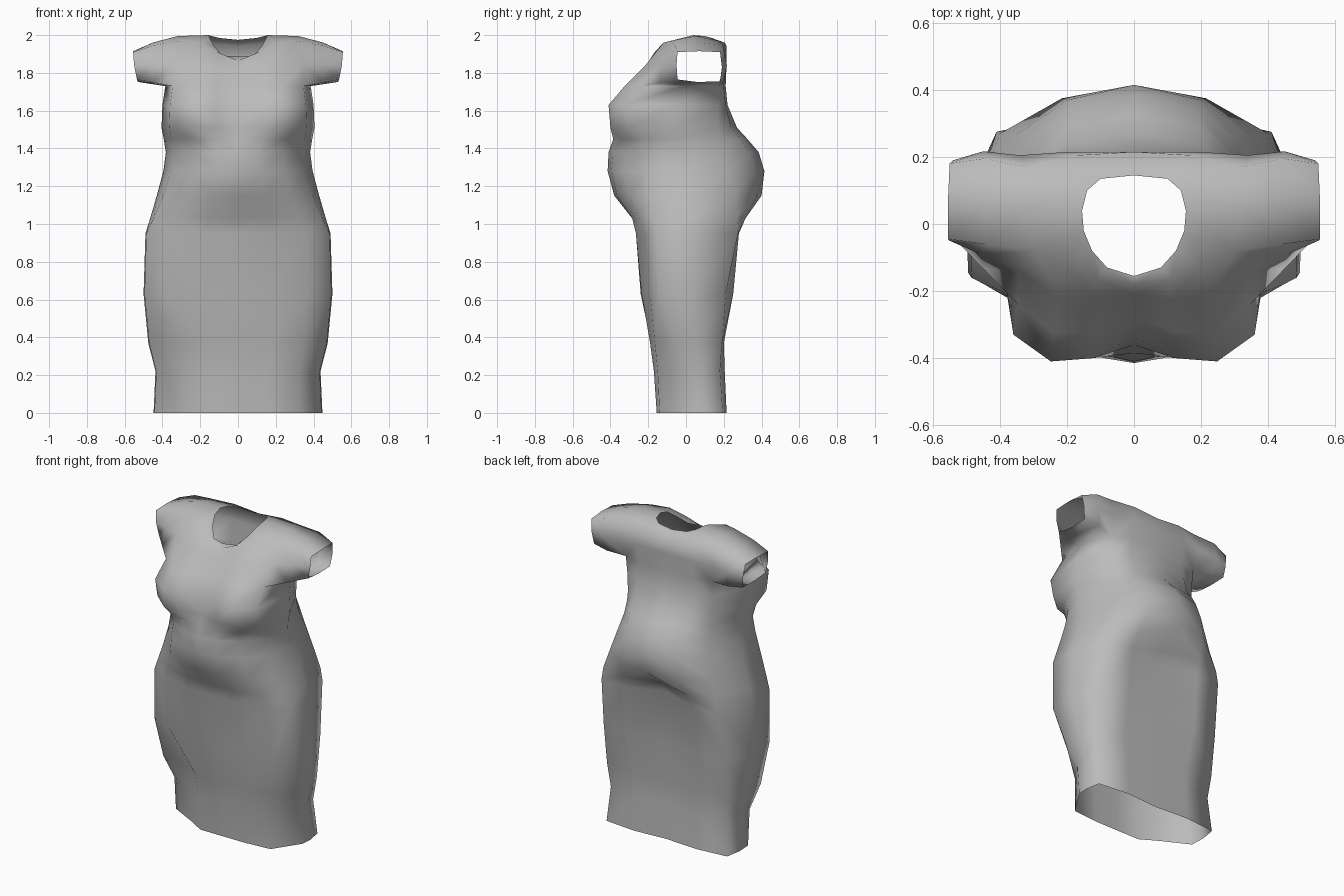
import bpy, bmesh
from mathutils import Vector

# Columns run from centre front, round the side, to centre back (fraction of half width)
TORSO = [0, 0.3, 0.62, 0.9, 1.0, None, 0.5, 0]
SKIRT = [0, 0.36, 0.74, 0.99, 1.0, None, 0.5, 0]

# Body levels: height, half width, back corner x, then the depth (y) of each column
LEVELS = [
    (0.00, 0.447, .43, -.155, -.155, -.140, .030, .10, .195, .215, .200),
    (0.22, 0.437, .41, -.165, -.170, -.150, .000, .08, .180, .205, .190),
    (0.37, 0.475, .43, -.185, -.190, -.165, -.06, .07, .190, .200, .185),
    (0.63, 0.500, .44, -.240, -.235, -.190, -.145, .03, .21, .25, .225),
    (0.95, 0.490, .41, -.265, -.265, -.215, -.160, .02, .275, .28, .195),
    (1.03, 0.465, .40, -.285, -.285, -.250, -.180, .02, .27, .315, .250),
    (1.15, 0.430, .36, -.380, -.365, -.300, -.200, .02, .26, .375, .400),
    (1.28, 0.395, .32, -.415, -.395, -.330, -.200, .00, .24, .370, .415),
    (1.38, 0.382, .30, -.410, -.385, -.320, -.190, -.04, .20, .335, .385),
    (1.45, 0.393, .295, -.385, -.385, -.345, -.210, -.05, .18, .29, .325),
    (1.51, 0.405, .295, -.360, -.400, -.400, -.300, -.05, .17, .24, .270),
    (1.63, 0.400, .30, -.335, -.400, -.410, -.330, -.05, .17, .21, .220),
    (1.73, 0.385, .31, -.280, -.320, -.325, -.240, -.01, .17, .20, .210),
]

# Yoke rings above the armpit (the middle ring skips the side column: armhole)
CHEST = [(0, -.21, 1.82), (.11, -.225, 1.82), (.23, -.215, 1.84), (.345, -.14, 1.85),
         None, (.34, .205, 1.85), (.2, .215, 1.85), (0, .215, 1.85)]
SHOULDER = [(0, -.18, 1.865), (.11, -.165, 1.91), (.2, -.12, 1.96), (.3, -.08, 1.97),
            (.32, .05, 1.995), (.32, .17, 1.97), (.17, .205, 1.96), (0, .215, 1.94)]
NECK = [(0, -.155, 1.888), (.08, -.13, 1.89), (.125, -.08, 1.94), (.15, -.02, 1.985),
        (.155, .04, 2.0), (.14, .10, 1.995), (.1, .135, 1.985), (0, .145, 1.975)]
# Cuff opening, from front underside round the back and over the top
CUFF = [(.535, -.045, 1.765), (.53, .06, 1.752), (.53, .18, 1.755), (.54, .19, 1.83),
        (.55, .18, 1.91), (.555, .07, 1.915), (.555, -.045, 1.91), (.55, -.05, 1.84)]


def build_half(bm, s):
    def vert(p):
        return bm.verts.new((s * p[0], p[1], p[2])) if p else None

    rings = []
    for z, w, corner, *ys in LEVELS:
        t = min(max((1.2 - z) / 0.25, 0), 1)   # torso is oval, skirt is boxier
        ring = [(corner if a is None else (a + (b - a) * t) * w, y, z)
                for a, b, y in zip(TORSO, SKIRT, ys)]
        if s < 0 and z < 0.6:                  # deeper fold on one side of the skirt
            ring[2] = (0.27, ring[2][1] + 0.05, z)
            ring[3] = (ring[3][0], ring[3][1] - 0.03, z)
        rings.append([vert(p) for p in ring])
    rings += [[vert(p) for p in r] for r in (CHEST, SHOULDER, NECK)]

    # body surface, leaving the armhole open
    for a, b in zip(rings, rings[1:]):
        for i in range(len(TORSO) - 1):
            quad = [a[i], a[i + 1], b[i + 1], b[i]]
            if None not in quad:
                bm.faces.new(quad)

    # short sleeve from the armhole out to the cuff
    pit, chest, top = rings[-4], rings[-3], rings[-2]
    hole = [pit[3], pit[4], pit[5], chest[5], top[5], top[4], top[3], chest[3]]
    cuff = [vert(p) for p in CUFF]
    middle = []
    for i, (h, c) in enumerate(zip(hole, cuff)):
        m = h.co.lerp(c.co, 0.55)
        if i in (2, 3, 4):
            m.y += 0.02                        # fuller back of the sleeve
        if i in (4, 5, 6):
            m.z += 0.01                        # rounded shoulder cap
        middle.append(bm.verts.new(m))
    for a, b in ((hole, middle), (middle, cuff)):
        for i in range(8):
            j = (i + 1) % 8
            bm.faces.new((a[i], a[j], b[j], b[i]))


bm = bmesh.new()
for side in (1, -1):
    build_half(bm, side)
bmesh.ops.remove_doubles(bm, verts=bm.verts, dist=0.0005)
bmesh.ops.recalc_face_normals(bm, faces=bm.faces)
# make sure the centre front faces forward
front = min(bm.faces, key=lambda f: f.calc_center_median().y)
if front.normal.y > 0:
    bmesh.ops.reverse_faces(bm, faces=bm.faces)
for f in bm.faces:
    f.smooth = True

mesh = bpy.data.meshes.new("dress")
bm.to_mesh(mesh)
bm.free()
dress = bpy.data.objects.new("dress", mesh)
bpy.context.collection.objects.link(dress)

grey = bpy.data.materials.new("grey cloth")
grey.diffuse_color = (0.5, 0.5, 0.5, 1)
mesh.materials.append(grey)
